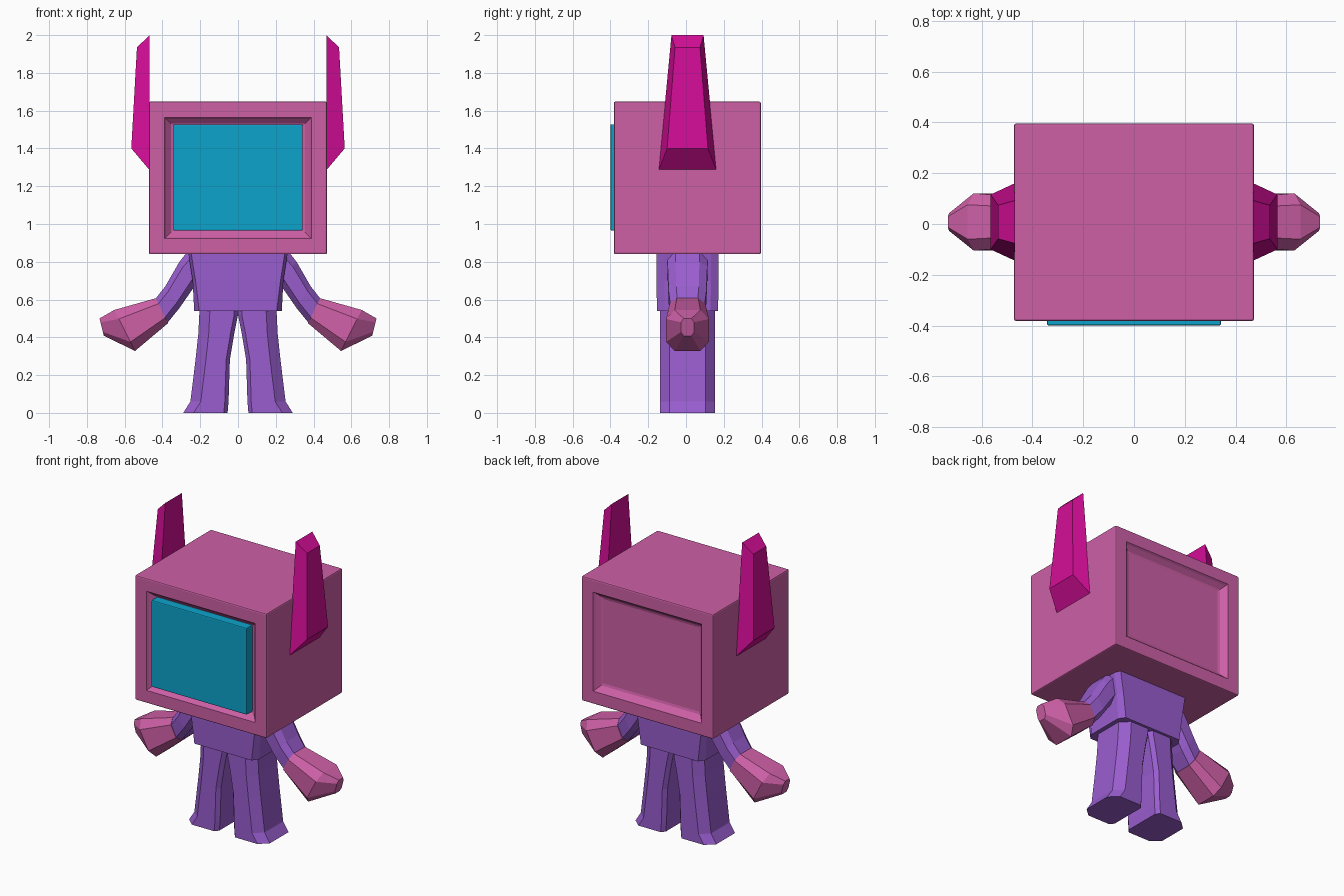
import bpy, bmesh
from mathutils import Vector

if "Cube" in bpy.data.objects:
    bpy.data.objects.remove(bpy.data.objects["Cube"])

CY = 0.008  # depth centre of the figure


def material(name, r, g, b):
    m = bpy.data.materials.new(name)
    m.diffuse_color = (r, g, b, 1)
    m.use_nodes = True
    m.node_tree.nodes["Principled BSDF"].inputs["Base Color"].default_value = m.diffuse_color
    return m


PINK = material("pink", 0.61, 0.115, 0.38)
MAGENTA = material("magenta", 0.66, 0.004, 0.31)
PURPLE = material("purple", 0.32, 0.11, 0.62)
BLUE = material("screen blue", 0.004, 0.37, 0.60)


def finish(name, bm, mat):
    bmesh.ops.recalc_face_normals(bm, faces=bm.faces[:])
    me = bpy.data.meshes.new(name)
    bm.to_mesh(me)
    bm.free()
    me.materials.append(mat)
    ob = bpy.data.objects.new(name, me)
    bpy.context.collection.objects.link(ob)
    return ob


def box(x0, x1, y0, y1, z0, z1, bevel):
    bm = bmesh.new()
    bmesh.ops.create_cube(bm, size=1)
    for v in bm.verts:
        v.co = ((x0 + x1) / 2 + v.co.x * (x1 - x0),
                (y0 + y1) / 2 + v.co.y * (y1 - y0),
                (z0 + z1) / 2 + v.co.z * (z1 - z0))
    bmesh.ops.bevel(bm, geom=bm.edges[:], offset=bevel, segments=2,
                    profile=0.5, affect='EDGES')
    return bm


def loft(name, rings, mat):
    """Skin a list of equal-length point rings and cap both ends."""
    bm = bmesh.new()
    loops = [[bm.verts.new(p) for p in ring] for ring in rings]
    n = len(loops[0])
    for a, b in zip(loops, loops[1:]):
        for i in range(n):
            j = (i + 1) % n
            bm.faces.new((a[i], a[j], b[j], b[i]))
    bm.faces.new(loops[0])
    bm.faces.new(loops[-1])
    return finish(name, bm, mat)


def limb_ring(side, top, bottom, hw):
    """Eight-sided section between a top and a bottom point in the xz plane."""
    t, b = Vector(top), Vector(bottom)
    pts = []
    for f, w in ((0, .6), (.22, 1), (.78, 1), (1, .6)):
        p = t.lerp(b, f)
        pts.append((side * p.x, CY - hw * w, p.y))
    return pts + [(x, 2 * CY - y, z) for x, y, z in reversed(pts)]


# Boxy head with a stepped recess in front and back
bm = box(-0.472, 0.472, -0.382, 0.396, 0.84, 1.648, 0.008)
panels = [f for f in bm.faces if abs(f.normal.y) > 0.99 and f.calc_area() > 0.3]
for thick, depth in ((0.075, 0), (0.008, -0.012), (0.025, -0.024), (0.015, -0.004)):
    for f in panels:
        bmesh.ops.inset_region(bm, faces=[f], thickness=thick, depth=depth,
                               use_even_offset=True)
finish("head", bm, PINK)

# Screen slab
finish("screen", box(-0.342, 0.342, -0.40, -0.33, 0.965, 1.528, 0.006), BLUE)

# Torso, flaring slightly towards the top
rings = []
for z, front, wide, hd in ((0.54, 0.205, 0.232, 0.162), (0.70, 0.225, 0.24, 0.164),
                           (0.86, 0.25, 0.265, 0.164)):
    rings.append([(sx * x, CY + sy * d, z) for sx, sy, x, d in (
        (-1, -1, front, hd), (1, -1, front, hd), (1, -1, wide, hd - .04),
        (1, 1, wide, hd - .04), (1, 1, front, hd), (-1, 1, front, hd),
        (-1, 1, wide, hd - .04), (-1, -1, wide, hd - .04))])
loft("torso", rings, PURPLE)

for side, label in ((-1, "left"), (1, "right")):
    # Leg with a flared foot: height, inner x, outer x
    rings = []
    for z, xi, xo in ((0, .055, .29), (.06, .05, .252), (.28, .043, .225),
                      (.42, .02, .21), (.52, .0, .205), (.60, .0, .20)):
        c = xo - 0.055
        rings.append([(side * x, CY + y, z) for x, y in (
            (xi, -.12), (xi + .02, -.145), (c, -.145), (xo, -.095),
            (xo, .095), (c, .145), (xi + .02, .145), (xi, .12))])
    loft(label + "_leg", rings, PURPLE)

    # Arm and mitten hand
    loft(label + "_arm", [limb_ring(side, *s) for s in (
        ((.255, .87), (.17, .70), .105),
        ((.31, .80), (.22, .685), .105),
        ((.385, .67), (.31, .555), .10),
        ((.44, .60), (.375, .475), .09))], PURPLE)
    loft(label + "_hand", [limb_ring(side, *s) for s in (
        ((.435, .607), (.37, .475), .095),
        ((.655, .545), (.545, .328), .113),
        ((.733, .50), (.71, .408), .035))], PINK)

    # Horn: flat against the head, with a smaller outer face
    loft(label + "_horn", [
        [(side * .468, CY + y, z) for y, z in
         ((-.153, 1.285), (.153, 1.285), (.085, 2.0), (-.085, 2.0))],
        [(side * x, CY + y, z) for x, y, z in
         ((.565, -.108, 1.40), (.565, .108, 1.40),
          (.535, .066, 1.935), (.535, -.066, 1.935))]], MAGENTA)
